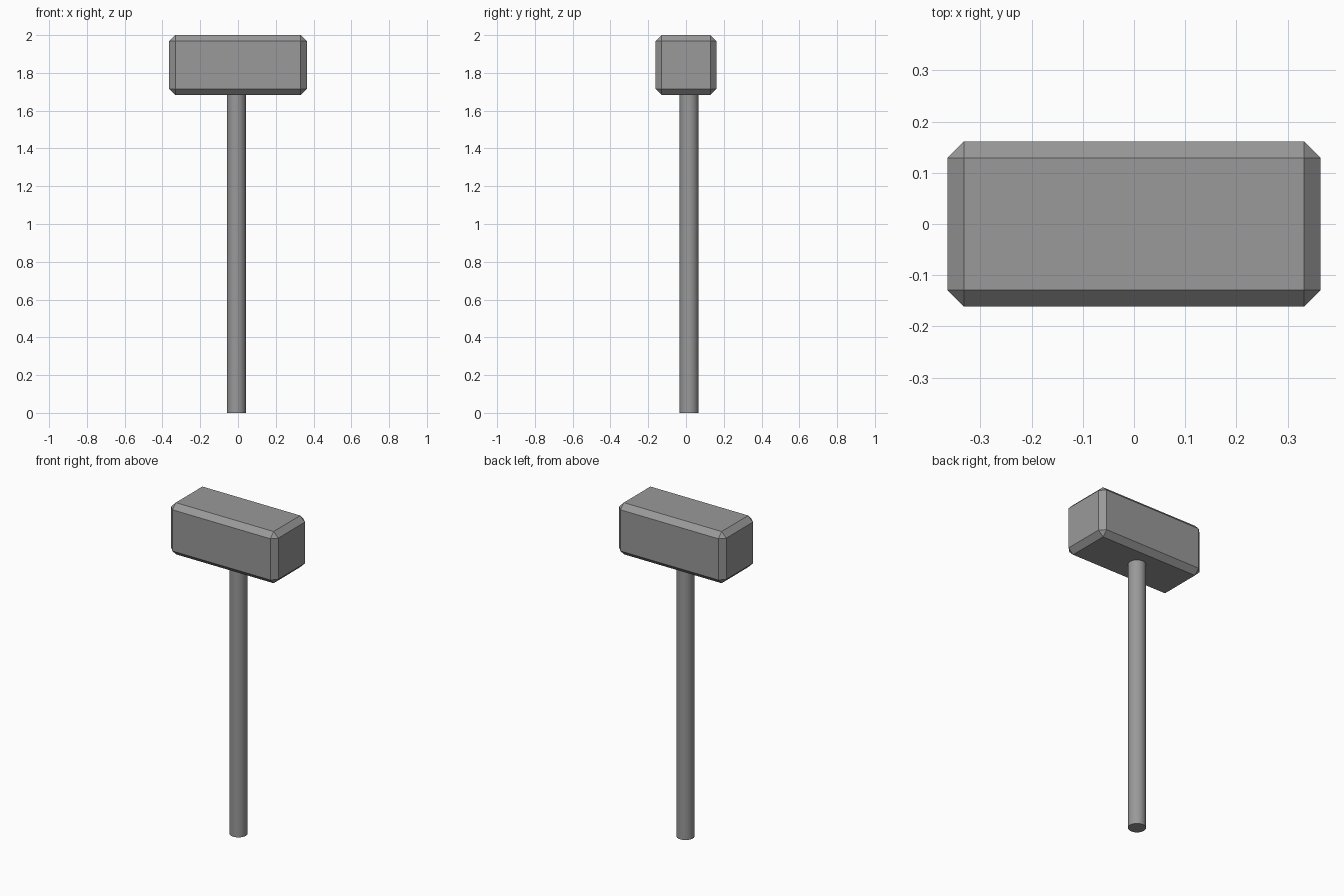
import bpy
import math

cube = bpy.data.objects.get("Cube")
if cube:
    bpy.data.objects.remove(cube, do_unlink=True)

# Single grey colour
grey = bpy.data.materials.new("grey")
grey.use_nodes = True
colour = (0.32, 0.32, 0.32, 1)
grey.diffuse_color = colour
grey.node_tree.nodes["Principled BSDF"].inputs["Base Color"].default_value = colour


def finish(name):
    obj = bpy.context.object
    obj.name = name
    obj.data.materials.append(grey)
    bpy.ops.object.transform_apply(location=False, rotation=False, scale=True)
    return obj


# Chamfered block head
bpy.ops.mesh.primitive_cube_add(size=1, location=(0, 0, 1.8415))
bpy.context.object.scale = (0.728, 0.322, 0.317)
head = finish("hammer_head")
chamfer = head.modifiers.new("chamfer", "BEVEL")
chamfer.width = 0.032
chamfer.segments = 1

# Round handle, slightly off centre, running up into the head
length = 1.75
bpy.ops.mesh.primitive_cylinder_add(vertices=32, radius=0.05, depth=length,
                                    location=(-0.008, 0.016, length / 2))
handle = finish("handle")
bpy.ops.object.shade_smooth_by_angle(angle=math.radians(30))
